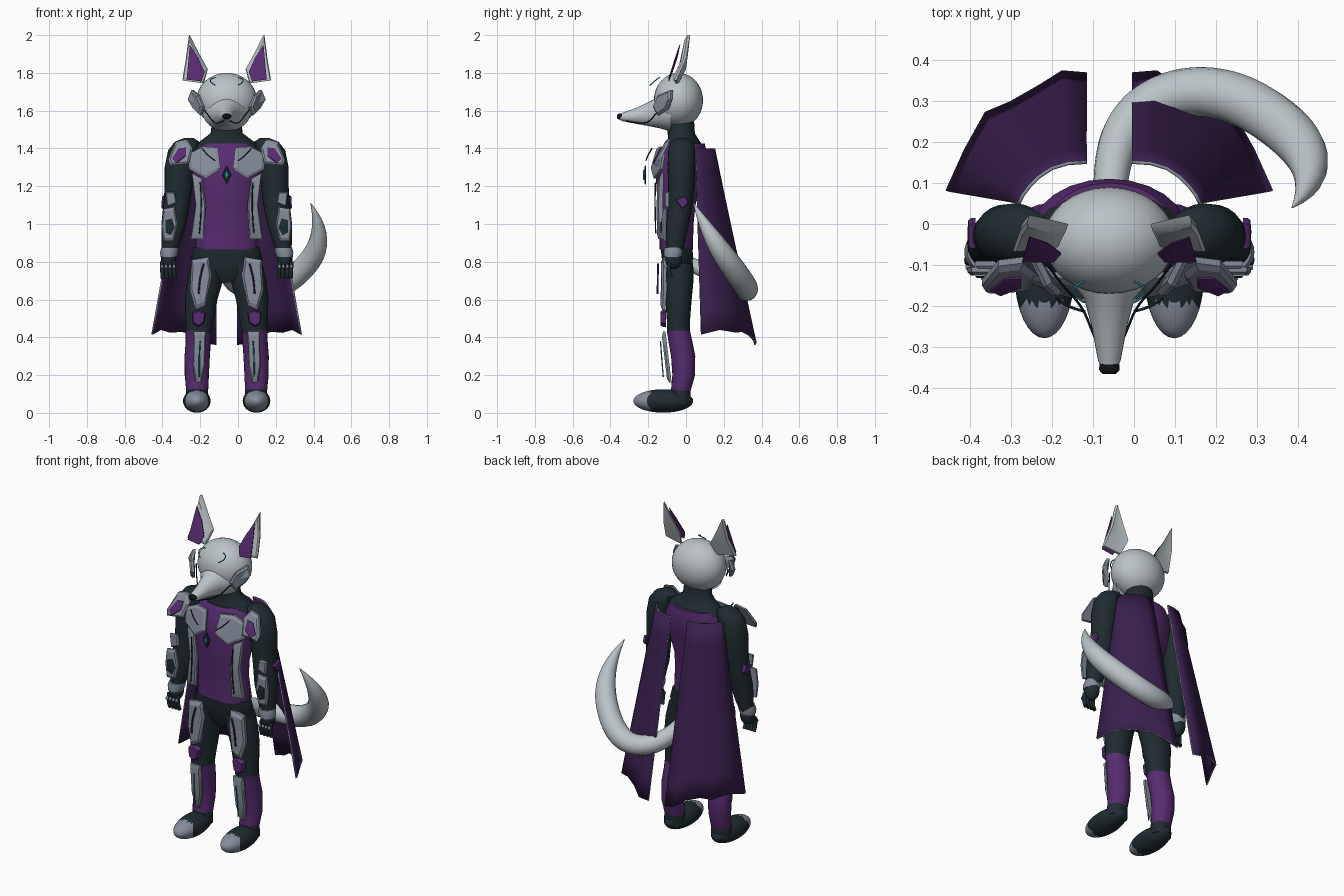
import bpy, bmesh, math
from mathutils import Vector

if "Cube" in bpy.data.objects:
    bpy.data.objects.remove(bpy.data.objects["Cube"])

CX = -0.06  # the body's mirror plane


def material(name, r, g, b):
    m = bpy.data.materials.new(name)
    m.diffuse_color = (r, g, b, 1)
    m.use_nodes = True
    m.node_tree.nodes["Principled BSDF"].inputs["Base Color"].default_value = m.diffuse_color
    return m


FUR = material("pale fur", 0.50, 0.55, 0.58)
ARMOR = material("steel blue", 0.24, 0.27, 0.33)
SUIT = material("dark slate", 0.014, 0.024, 0.030)
PURPLE = material("purple", 0.095, 0.025, 0.16)
CAPE = material("deep purple", 0.040, 0.014, 0.075)
TEAL = material("teal", 0.02, 0.25, 0.32)
BLACK = material("black", 0.006, 0.007, 0.009)


def finish(name, bm, *mats, angle=40):
    bmesh.ops.recalc_face_normals(bm, faces=bm.faces)
    me = bpy.data.meshes.new(name)
    bm.to_mesh(me)
    bm.free()
    for m in mats:
        me.materials.append(m)
    me.shade_smooth()
    me.set_sharp_from_angle(angle=math.radians(angle))
    ob = bpy.data.objects.new(name, me)
    ob.location.x = CX
    bpy.context.collection.objects.link(ob)
    return ob


def loft(name, rings, mat, s=1, axis="z", n=24):
    """Skin of ellipses: (position, x, other centre, x radius, other radius)."""
    bm = bmesh.new()
    loops = []
    for p, a, b, ra, rb in rings:
        loop = []
        for i in range(n):
            t = 2 * math.pi * i / n
            x, o = s * a + ra * math.cos(t), b + rb * math.sin(t)
            loop.append(bm.verts.new((x, o, p) if axis == "z" else (x, p, o)))
        loops.append(loop)
    for l0, l1 in zip(loops, loops[1:]):
        for i in range(n):
            j = (i + 1) % n
            bm.faces.new((l0[i], l0[j], l1[j], l1[i]))
    bm.faces.new(loops[0])
    bm.faces.new(loops[-1])
    return finish(name, bm, mat, angle=50)


def ball(name, c, r, mat, s=1, *more):
    bm = bmesh.new()
    bmesh.ops.create_uvsphere(bm, u_segments=32, v_segments=20, radius=1)
    for v in bm.verts:
        v.co = Vector((s * c[0] + v.co.x * r[0], c[1] + v.co.y * r[1], c[2] + v.co.z * r[2]))
    return finish(name, bm, mat, *more, angle=60)


def plate(name, pts, off, mat, s=1, inset=0.82):
    """Bevelled armour plate: flat outline raised along an offset."""
    bm = bmesh.new()
    flip = lambda p: Vector((s * p[0], p[1], p[2]))
    rim = [flip(p) for p in pts]
    mid = sum(rim, Vector()) / len(rim)
    o = flip(off)
    back = [bm.verts.new(p) for p in rim]
    side = [bm.verts.new(p + o * 0.6) for p in rim]
    face = [bm.verts.new(mid + (p - mid) * inset + o) for p in rim]
    n = len(rim)
    for a, b in ((back, side), (side, face)):
        for i in range(n):
            j = (i + 1) % n
            bm.faces.new((a[i], a[j], b[j], b[i]))
    for ring, c in ((back, mid), (face, mid + o)):
        cv = bm.verts.new(c)
        for i in range(n):
            bm.faces.new((ring[i], ring[(i + 1) % n], cv))
    return finish(name, bm, mat, angle=25)


def front_plate(name, uz, yf, mat, s=1, t=0.02):
    return plate(name, [(u, yf(u, z), z) for u, z in uz], (0, -t, 0), mat, s)


def tube(name, pts, r, mat, s=1, radii=None, smooth=False):
    cu = bpy.data.curves.new(name, "CURVE")
    cu.dimensions = "3D"
    cu.bevel_depth = r
    cu.bevel_resolution = 6 if smooth else 1
    cu.use_fill_caps = True
    sp = cu.splines.new("NURBS")
    sp.points.add(len(pts) - 1)
    for i, p in enumerate(pts):
        sp.points[i].co = (s * p[0], p[1], p[2], 1)
        sp.points[i].radius = radii[i] if radii else 1
    sp.order_u = min(4 if smooth else 3, len(pts))
    sp.use_endpoint_u = True
    sp.resolution_u = 8
    cu.materials.append(mat)
    ob = bpy.data.objects.new(name, cu)
    ob.location.x = CX
    bpy.context.collection.objects.link(ob)


def cape_panel(s):
    top = [(-.055, .15), (-.10, .147), (-.14, .135), (-.17, .115), (-.195, .09), (-.21, .07), (-.22, .05)]
    low = [(-.055, .365), (-.115, .37), (-.17, .335), (-.24, .295), (-.30, .27), (-.35, .18), (-.395, .08)]
    hem = [.36, .37, .41, .43, .425, .44, .415]
    bm = bmesh.new()
    rows = []
    for k in range(9):
        f = k / 8
        rows.append([bm.verts.new((s * (a[0] + (b[0] - a[0]) * f), a[1] + (b[1] - a[1]) * f, 1.4 + (h - 1.4) * f))
                     for a, b, h in zip(top, low, hem)])
    for r0, r1 in zip(rows, rows[1:]):
        for i in range(6):
            bm.faces.new((r0[i], r0[i + 1], r1[i + 1], r1[i]))
    ob = finish("cape_panel", bm, CAPE, ARMOR)
    m = ob.modifiers.new("thickness", "SOLIDIFY")
    m.thickness, m.offset, m.material_offset_rim = 0.008, 0, 1


# head, snout, nose
ball("head", (0, -.04, 1.655), (.16, .13, .145), FUR)
loft("snout", [(-.08, 0, 1.6, .13, .11), (-.14, 0, 1.592, .095, .085), (-.18, 0, 1.585, .062, .07),
               (-.25, 0, 1.574, .043, .046), (-.33, 0, 1.567, .028, .024), (-.352, 0, 1.567, .02, .015)],
     FUR, axis="y")
loft("nose", [(-.34, 0, 1.57, .024, .016), (-.355, 0, 1.57, .025, .016), (-.365, 0, 1.568, .016, .01)], BLACK, axis="y")

# neck, torso, hips
loft("neck", [(1.36, 0, -.01, .18, .10), (1.42, 0, -.01, .165, .095), (1.45, 0, -.015, .125, .08),
              (1.48, 0, -.025, .085, .072), (1.56, 0, -.028, .075, .07)], SUIT)
loft("torso", [(.865, 0, -.052, .165, .088), (1.0, 0, -.05, .158, .09), (1.1, 0, -.05, .158, .1),
               (1.25, 0, -.035, .185, .125), (1.36, 0, -.02, .19, .13), (1.425, 0, -.005, .15, .105)], PURPLE)
loft("hips", [(.69, 0, -.04, .06, .05), (.74, 0, -.04, .15, .075), (.81, 0, -.045, .19, .082),
              (.875, 0, -.05, .175, .085)], SUIT)

# chest gem
diamond = lambda w, h, y: [(0, y, 1.26 + h), (w, y, 1.26), (0, y, 1.26 - h), (-w, y, 1.26)]
plate("gem_setting", diamond(.026, .05, -.212), (0, -.008, 0), SUIT)
plate("gem", diamond(.012, .028, -.221), (0, -.006, 0), TEAL)

# tail
tube("tail", [(0, .02, .79), (.0, .15, .73), (.04, .28, .67), (.22, .345, .63), (.41, .27, .74), (.53, .13, .93), (.445, .04, 1.11)],
     .06, FUR, radii=[.6, .75, .9, 1.0, 1.1, .9, .03], smooth=True)

chest_y = lambda u, z: -.172 + 1.2 * u * u + max(0, z - 1.35) * .6
belly_y = lambda u, z: -.145 + .8 * u * u
shoulder_y = lambda u, z: -.085 - (1.44 - z) * .5
thigh_y = lambda u, z: -.115 + abs(u + .14) * .25
shin_y = lambda u, z: -.075 - (z - .15) * .12

for s in (1, -1):
    # ears with inner panels
    plate("ear", [(-.195, .022, 2.0), (-.212, .0, 1.87), (-.23, -.05, 1.76), (-.12, -.04, 1.745),
                  (-.10, .0, 1.82), (-.15, .012, 1.91)], (-.008, -.025, 0), FUR, s)
    plate("inner_ear", [(-.195, -.03, 1.95), (-.212, -.09, 1.765), (-.135, -.09, 1.755), (-.117, -.07, 1.805),
                        (-.15, -.045, 1.88)], (0, -.006, 0), PURPLE, s)
    # cheeks, brow marks, mouth lines
    plate("cheek_guard", [(-.175, -.07, 1.71), (-.14, -.14, 1.68), (-.115, -.165, 1.62), (-.13, -.14, 1.575),
                          (-.165, -.09, 1.61), (-.195, -.07, 1.66)], (-.018, -.018, 0), ARMOR, s)
    tube("brow_mark", [(-.06, -.14, 1.775), (-.09, -.15, 1.77), (-.082, -.18, 1.745), (-.06, -.19, 1.735)], .003, TEAL, s)
    tube("mouth_line", [(0, -.35, 1.553), (-.035, -.28, 1.537), (-.065, -.2, 1.53), (-.115, -.15, 1.6), (-.15, -.1, 1.64)], .003, BLACK, s)

    # arms and hands
    loft("arm", [(1.455, -.20, -.02, .025, .03), (1.435, -.21, -.02, .065, .06), (1.39, -.23, -.022, .08, .072),
                 (1.3, -.25, -.025, .078, .073), (1.2, -.255, -.025, .073, .069), (1.1, -.265, -.03, .07, .064),
                 (1.0, -.28, -.045, .066, .06), (.9, -.295, -.055, .05, .05), (.85, -.305, -.06, .038, .042)], SUIT, s)
    ball("palm", (-.308, -.065, .815), (.04, .045, .055), SUIT, s)
    loft("cuff", [(.825, -.308, -.07, .042, .046), (.85, -.305, -.068, .048, .05), (.875, -.3, -.064, .046, .05)], ARMOR, s)
    for i in range(4):
        u = -.342 + .021 * i
        tube("finger", [(u, -.085, .80), (u, -.1, .76), (u + .003, -.08, .715)], .011, SUIT, s, smooth=True)
        ball("knuckle", (u, -.105, .775), (.008, .009, .011), ARMOR, s)
    # shoulder guard
    front_plate("shoulder_guard", [(-.31, 1.34), (-.27, 1.435), (-.21, 1.45), (-.18, 1.40), (-.20, 1.32), (-.3, 1.31)],
                shoulder_y, ARMOR, s, .025)
    front_plate("shoulder_inlay", [(-.29, 1.345), (-.255, 1.40), (-.215, 1.405), (-.215, 1.36), (-.265, 1.32)],
                lambda u, z: shoulder_y(u, z) - .026, PURPLE, s, .008)
    # forearm guards
    front_plate("upper_forearm_guard", [(-.325, 1.17), (-.275, 1.17), (-.265, 1.11), (-.315, 1.09)],
                lambda u, z: -.09, ARMOR, s)
    front_plate("forearm_guard", [(-.335, 1.08), (-.275, 1.09), (-.26, 1.0), (-.28, .91), (-.335, .91), (-.345, .99)],
                lambda u, z: -.105, ARMOR, s)
    front_plate("forearm_inset", [(-.325, 1.02), (-.29, 1.03), (-.275, .98), (-.295, .94), (-.325, .955)],
                lambda u, z: -.126, SUIT, s, .005)
    tube("forearm_glow", [(-.31, -.133, 1.01), (-.295, -.133, .985), (-.31, -.133, .955)], .0035, TEAL, s)
    plate("elbow_guard", [(-.325, -.06, 1.13), (-.325, .0, 1.15), (-.325, .015, 1.11), (-.328, -.02, 1.08)],
          (-.018, 0, 0), PURPLE, s)

    # chest and belly guards
    front_plate("chest_guard", [(-.125, 1.41), (-.045, 1.405), (-.032, 1.29), (-.11, 1.24), (-.2, 1.29), (-.205, 1.37)],
                chest_y, ARMOR, s, .022)
    tube("chest_line", [(-.13, -.18, 1.40), (-.10, -.205, 1.36), (-.06, -.212, 1.335)], .0035, TEAL if s > 2 else SUIT, s)
    front_plate("belly_guard", [(-.185, 1.27), (-.13, 1.24), (-.11, 1.1), (-.12, .92), (-.19, .92), (-.165, 1.1)],
                belly_y, ARMOR, s, .022)
    tube("belly_line", [(-.14, -.162, 1.22), (-.128, -.166, 1.1), (-.145, -.16, .95)], .0035, SUIT, s)

    # legs
    loft("thigh", [(.42, -.148, -.04, .067, .06), (.5, -.142, -.04, .076, .062), (.6, -.135, -.04, .086, .07),
                   (.7, -.115, -.04, .095, .08), (.79, -.095, -.042, .095, .08)], SUIT, s)
    loft("shin", [(.115, -.156, -.028, .058, .052), (.2, -.158, -.012, .064, .06), (.3, -.156, -.015, .067, .064),
                  (.38, -.15, -.03, .067, .063), (.435, -.148, -.04, .069, .061)], PURPLE, s)
    loft("ankle", [(.05, -.157, -.03, .06, .055), (.125, -.156, -.028, .058, .052)], SUIT, s)
    foot = ball("foot", (-.158, -.12, .063), (.073, .158, .062), SUIT, s, ARMOR)
    for p in foot.data.polygons:
        p.material_index = int(p.center.y < -.195)
    # leg guards
    front_plate("thigh_guard", [(-.185, .81), (-.095, .825), (-.08, .74), (-.11, .57), (-.165, .545), (-.195, .65)],
                thigh_y, ARMOR, s, .028)
    tube("thigh_stripe", [(-.12, -.148, .79), (-.145, -.15, .72), (-.148, -.15, .63)], .005, CAPE, s)
    front_plate("knee_guard", [(-.185, .53), (-.145, .545), (-.11, .53), (-.12, .475), (-.15, .455), (-.18, .475)],
                lambda u, z: -.105, PURPLE, s, .03)
    front_plate("shin_guard", [(-.175, .43), (-.11, .43), (-.115, .25), (-.135, .16), (-.165, .16), (-.18, .25)],
                shin_y, ARMOR, s, .022)
    tube("shin_glow", [(-.14, -.135, .38), (-.147, -.13, .3), (-.145, -.12, .19)], .0035, TEAL, s)
    cape_panel(s)
